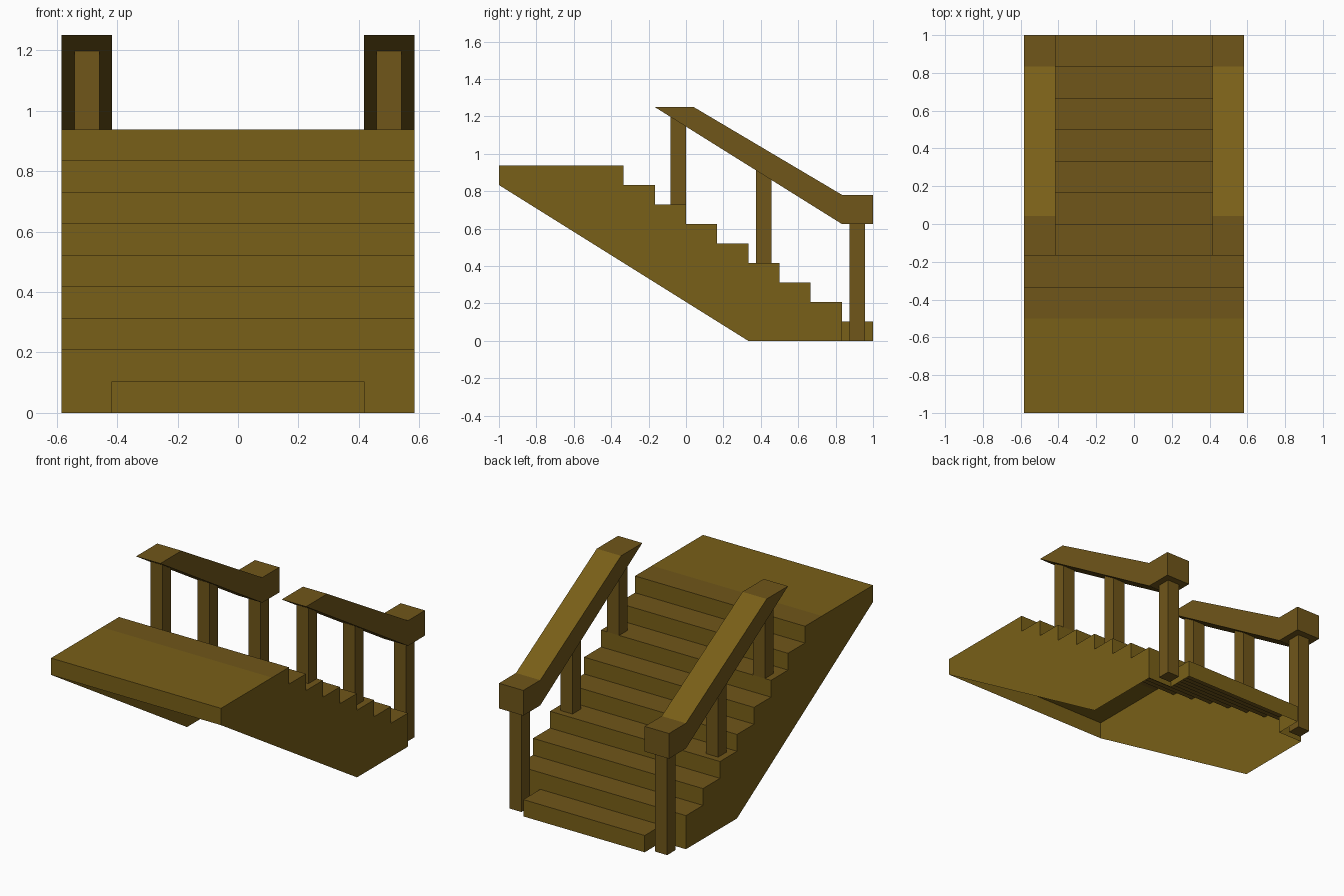
import bpy, bmesh

if "Cube" in bpy.data.objects:
    bpy.data.objects.remove(bpy.data.objects["Cube"])

W, IN = 0.5833, 0.4167            # outer half width, inner half width
RISE, RUN = 0.9375 / 9, 1 / 6


def material(name, color):
    m = bpy.data.materials.new(name)
    m.diffuse_color = color
    m.use_nodes = True
    m.node_tree.nodes["Principled BSDF"].inputs["Base Color"].default_value = m.diffuse_color
    return m


LIGHT = material("light_wood", (0.19, 0.115, 0.009, 1))
DARK = material("dark_wood", (0.16, 0.093, 0.010, 1))


def finish(bm, name):
    mesh = bpy.data.meshes.new(name)
    bmesh.ops.remove_doubles(bm, verts=bm.verts, dist=1e-4)
    bmesh.ops.recalc_face_normals(bm, faces=bm.faces)
    bm.to_mesh(mesh)
    bm.free()
    mesh.materials.append(LIGHT)
    mesh.materials.append(DARK)
    ob = bpy.data.objects.new(name, mesh)
    bpy.context.collection.objects.link(ob)
    return ob


def face(bm, pts, mat=0):
    f = bm.faces.new([bm.verts.new(p) for p in pts])
    f.material_index = mat


def strip(bm, a, b, x0, x1, mat=0):
    """Quad spanning x0..x1 between two (y, z) profile points."""
    face(bm, [(x0, *a), (x1, *a), (x1, *b), (x0, *b)], mat)


def prism(name, profile, x0, x1, light_edges=()):
    """Closed extrusion of a (y, z) profile along x."""
    bm = bmesh.new()
    for x in (x0, x1):
        face(bm, [(x, *p) for p in profile], 1)
    for i, p in enumerate(profile):
        q = profile[(i + 1) % len(profile)]
        strip(bm, p, q, x0, x1, 0 if i in light_edges else 1)
    return finish(bm, name)


# Stair shell, open underneath
bm = bmesh.new()
steps = []
for k in range(2, 10):
    y = 1 - (k - 1) * RUN
    steps += [(y, (k - 1) * RISE), (y, k * RISE), (y - RUN, k * RISE)]
    strip(bm, steps[-3], steps[-2], -W, W)
    strip(bm, steps[-2], steps[-1], -W, W, 1)
top = 9 * RISE
strip(bm, (-0.5, top), (-1, top), -W, W)
strip(bm, (-1, top), (-1, 8 * RISE), -W, W)
outline = [(1 - RUN, 0)]
for p in steps + [(-1, top), (-1, 8 * RISE), (1 / 3, 0)]:
    if p != outline[-1]:
        outline.append(p)
for s in (-1, 1):
    face(bm, [(s * W, *p) for p in outline])
    strip(bm, (1 - RUN, 0), (1 - RUN, RISE), s * IN, s * W)
    # sides of the narrow bottom step
    face(bm, [(s * IN, 1, 0), (s * IN, 1, RISE),
              (s * IN, 1 - RUN, RISE), (s * IN, 1 - RUN, 0)])
strip(bm, (1, 0), (1, RISE), -IN, IN)
strip(bm, (1, RISE), (1 - RUN, RISE), -IN, IN, 1)
finish(bm, "stairs")


def under_rail(y):
    return 0.625 + max(0, 0.8333 - y) * 0.625


# Handrails and posts on both sides
rail = [(-0.1667, 1.25), (0.0417, 1.25), (0.8333, 0.7813),
        (1, 0.7813), (1, 0.625), (0.8333, 0.625)]
posts = [(-0.0833, 7 * RISE), (0.375, 4 * RISE), (0.875, 0)]
for s, side in ((-1, "left"), (1, "right")):
    prism(side + "_handrail", rail, s * IN, s * W, light_edges=(1,))
    for i, (y, z) in enumerate(posts):
        y1 = y + 0.0833
        prism(f"{side}_post_{i + 1}",
              [(y, z), (y1, z), (y1, under_rail(y1)), (y, under_rail(y))],
              s * 0.4583, s * 0.5417)
